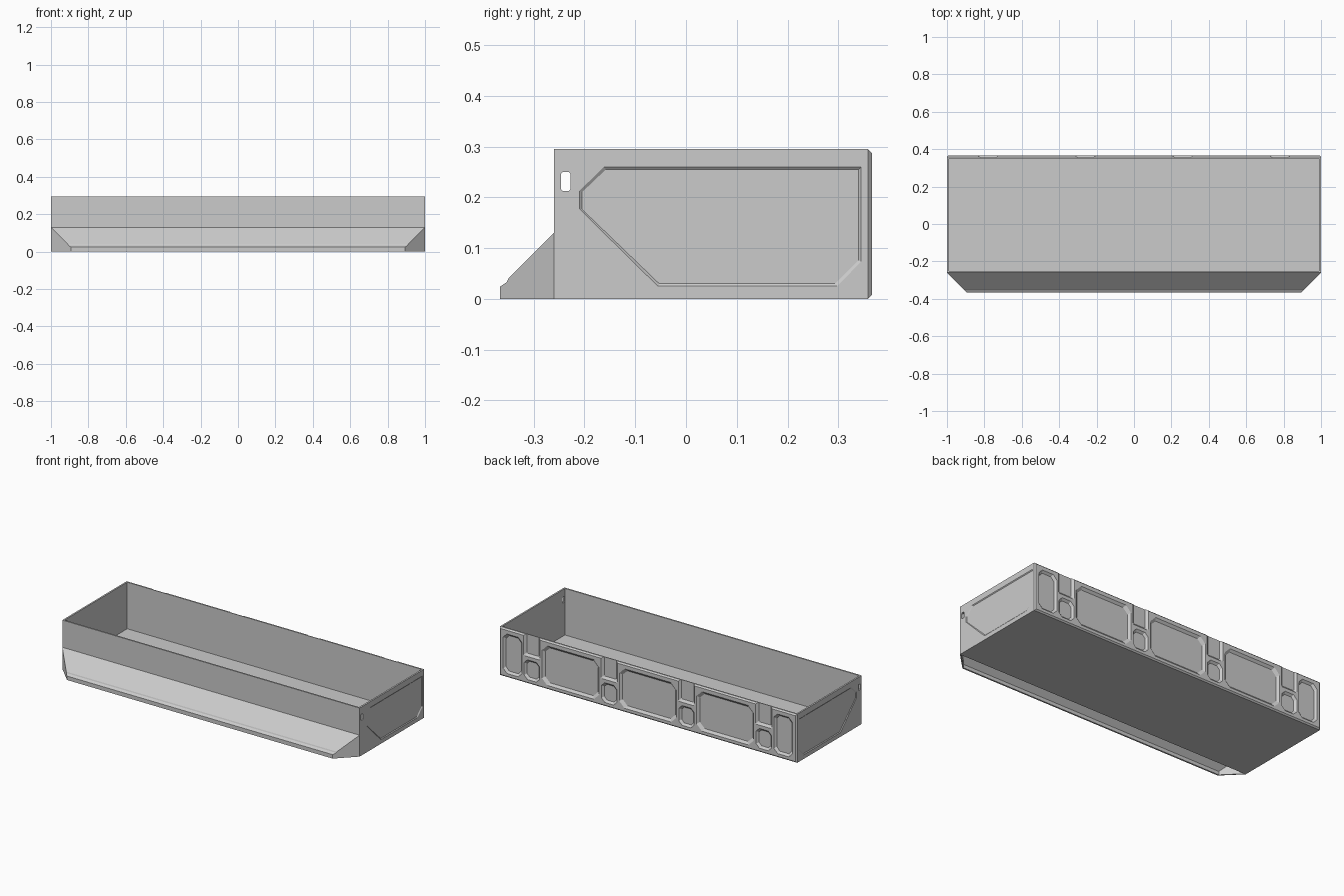
import bpy, bmesh

if "Cube" in bpy.data.objects:
    bpy.data.objects.remove(bpy.data.objects["Cube"])

FRONT, BACK, TOP = -0.26, 0.3665, 0.295


def loft(name, loops):
    """Closed solid through matching loops of 3D points."""
    bm = bmesh.new()
    rings = [[bm.verts.new(p) for p in loop] for loop in loops]
    n = len(rings[0])
    for a, b in zip(rings, rings[1:]):
        for i in range(n):
            j = (i + 1) % n
            bm.faces.new((a[i], a[j], b[j], b[i]))
    bm.faces.new(rings[0])
    bm.faces.new(rings[-1])
    bmesh.ops.recalc_face_normals(bm, faces=bm.faces)
    me = bpy.data.meshes.new(name)
    bm.to_mesh(me)
    bm.free()
    ob = bpy.data.objects.new(name, me)
    bpy.context.collection.objects.link(ob)
    return ob


def box(name, x0, x1, y0, y1, z0, z1):
    ring = [(x0, y0), (x1, y0), (x1, y1), (x0, y1)]
    return loft(name, [[(x, y, z) for x, y in ring] for z in (z0, z1)])


def octagon(u0, u1, v0, v1, c):
    return [(u0 + c, v0), (u1 - c, v0), (u1, v0 + c), (u1, v1 - c),
            (u1 - c, v1), (u0 + c, v1), (u0, v1 - c), (u0, v0 + c)]


def recess(outline, inset, depth, place):
    """Tapered cutter; place(u, v, d) maps to 3D with d = depth below the surface."""
    us, vs = zip(*outline)
    cu, cv = (min(us) + max(us)) / 2, (min(vs) + max(vs)) / 2
    hu, hv = max(us) - cu, max(vs) - cv
    loops = []
    for t in (-0.4, 1):
        su, sv = 1 - inset * t / hu, 1 - inset * t / hv
        loops.append([place(cu + (u - cu) * su, cv + (v - cv) * sv, depth * t)
                      for u, v in outline])
    return loft("recess_cutter", loops)


def cut(target, cutters):
    """Subtract the cutters one after another, bake the result, drop the cutters."""
    for c in cutters:
        c.hide_render = True
        m = target.modifiers.new("cut", 'BOOLEAN')
        m.operation, m.solver, m.object = 'DIFFERENCE', 'EXACT', c
    dg = bpy.context.evaluated_depsgraph_get()
    me = bpy.data.meshes.new_from_object(target.evaluated_get(dg))
    target.modifiers.clear()
    target.data = me
    for c in cutters:
        bpy.data.objects.remove(c)


# Main tray body with chamfered back edges
tray = box("tray_body", -1, 1, FRONT, BACK, 0, TOP)
bm = bmesh.new()
bm.from_mesh(tray.data)
edges = [e for e in bm.edges if all(v.co.y > BACK - 0.001 for v in e.verts)]
bmesh.ops.bevel(bm, geom=edges, offset=0.008, segments=1, affect='EDGES')
bm.to_mesh(tray.data)
bm.free()

# Open inside and the slot through both side walls
cutters = [box("cavity_cutter", -0.99, 0.99, FRONT + 0.009, 0.35, 0.012, 0.4)]
slot = octagon(-0.246, -0.228, 0.213, 0.25, 0.003)
cutters.append(loft("slot_cutter", [[(x, y, z) for y, z in slot] for x in (-1.1, 1.1)]))

# Shallow panels on the two sides
panel = [(-0.21, 0.213), (-0.162, 0.26), (0.345, 0.26), (0.345, 0.073),
         (0.298, 0.025), (-0.055, 0.025), (-0.21, 0.178)]
for s in (-1, 1):
    cutters.append(recess(panel, 0.005, 0.004, lambda u, v, d, s=s: (s * (1 - d), u, v)))


# Back panels, top notches and small pockets
def on_back(u, v, d):
    return (u, BACK - d, v)


for x in (-0.52, 0, 0.52):
    cutters.append(recess(octagon(x - 0.192, x + 0.192, 0.025, 0.265, 0.035), 0.014, 0.012, on_back))
for s in (-1, 1):
    x = s * 0.91
    cutters.append(recess(octagon(x - 0.063, x + 0.063, 0.025, 0.265, 0.025), 0.012, 0.012, on_back))
for x in (-0.78, -0.26, 0.26, 0.78):
    cutters.append(recess(octagon(x - 0.055, x + 0.055, 0.165, 0.45, 0.005), 0.014, 0.012, on_back))
    cutters.append(recess(octagon(x - 0.052, x + 0.052, 0.025, 0.145, 0.022), 0.012, 0.012, on_back))
cut(tray, cutters)


# Sloped front skirt with mitred ends, hollow from below
def mitred(name, profile, shrink):
    return loft(name, [[(s * (1 - shrink - d), FRONT - d, z) for d, z in profile]
                       for s in (-1, 1)])


skirt = mitred("front_skirt", [(0, 0), (0, 0.13), (0.09, 0.04), (0.093, 0.033),
                               (0.1065, 0.024), (0.1065, 0)], 0)
cut(skirt, [mitred("skirt_cutter", [(-0.02, -0.02), (-0.02, 0.138), (0.097, 0.021),
                                    (0.097, -0.02)], 0.01)])
